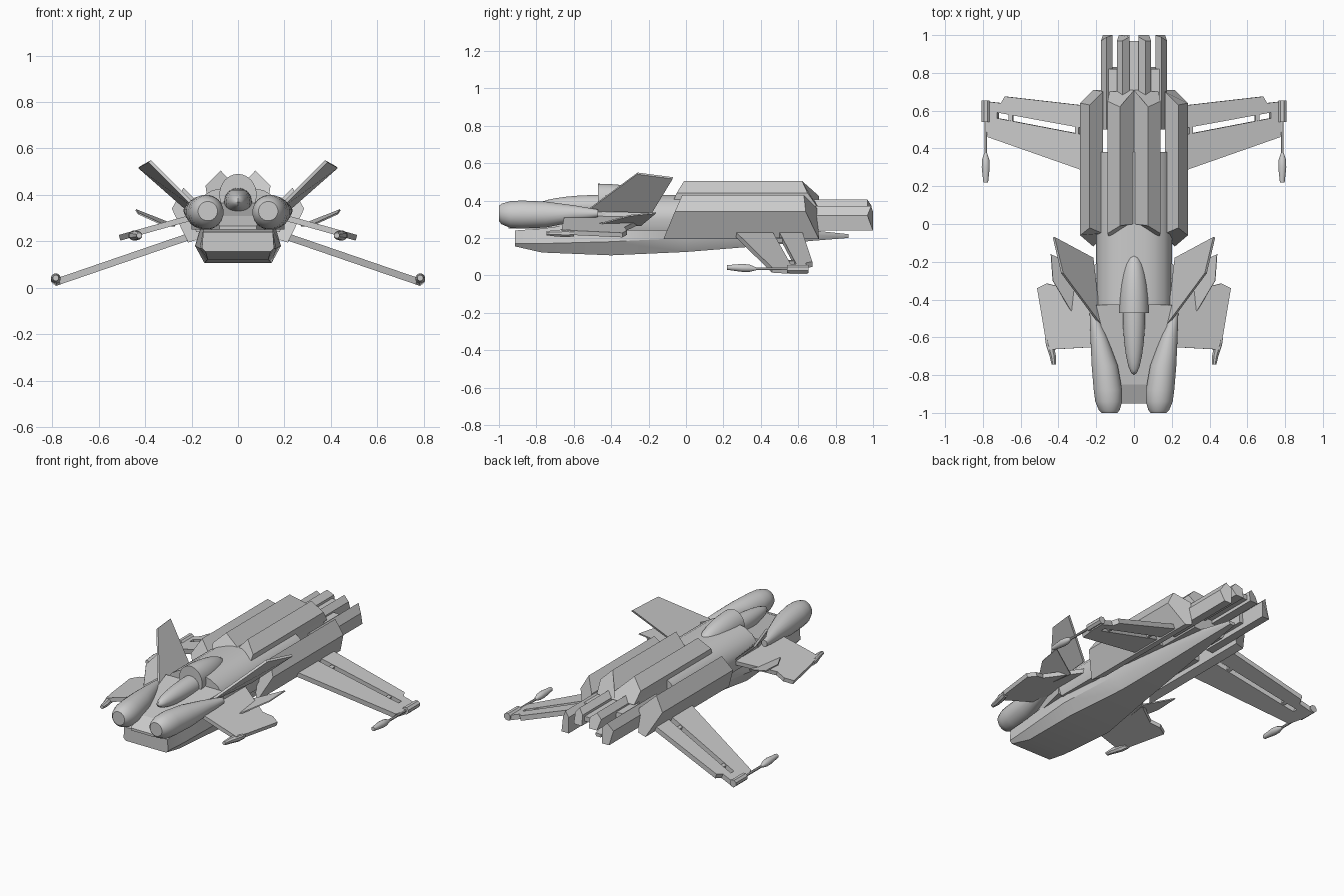
import bpy, bmesh, math

cube = bpy.data.objects.get("Cube")
if cube:
    bpy.data.objects.remove(cube, do_unlink=True)

hull_grey = bpy.data.materials.new("hull_grey")
hull_grey.use_nodes = True
hull_grey.diffuse_color = (0.6, 0.6, 0.6, 1)
hull_grey.node_tree.nodes["Principled BSDF"].inputs["Base Color"].default_value = (0.6, 0.6, 0.6, 1)


def finish(name, bm, mirror=False, smooth=False):
    """Turn a bmesh into a named object, optionally mirrored across x."""
    bmesh.ops.recalc_face_normals(bm, faces=bm.faces)
    mesh = bpy.data.meshes.new(name)
    bm.to_mesh(mesh)
    bm.free()
    mesh.materials.append(hull_grey)
    obj = bpy.data.objects.new(name, mesh)
    bpy.context.collection.objects.link(obj)
    if mirror:
        mod = obj.modifiers.new("mirror", 'MIRROR')
        mod.use_mirror_merge = False
    if smooth:
        bpy.ops.object.select_all(action='DESELECT')
        obj.select_set(True)
        bpy.context.view_layer.objects.active = obj
        bpy.ops.object.shade_smooth_by_angle(angle=math.radians(35))
    return obj


def loft(name, loops, mirror=False, smooth=False):
    """Skin a row of closed loops and cap both ends."""
    bm = bmesh.new()
    rings = [[bm.verts.new(p) for p in loop] for loop in loops]
    count = len(rings[0])
    for a, b in zip(rings, rings[1:]):
        for i in range(count):
            j = (i + 1) % count
            bm.faces.new((a[i], a[j], b[j], b[i]))
    bm.faces.new(rings[0])
    bm.faces.new(rings[-1])
    return finish(name, bm, mirror, smooth)


def tube(name, stations, sides=20):
    """Mirrored round body along y from (y, x, z, radius) stations."""
    loops = []
    for y, x, z, r in stations:
        angles = [math.tau * (i + 0.5) / sides for i in range(sides)]
        loops.append([(x + r * math.cos(a), y, z + r * math.sin(a)) for a in angles])
    return loft(name, loops, mirror=True, smooth=sides > 8)


def beam(name, profile):
    """Long faceted body; each corner is (x, z, front y, rear y)."""
    front = [(x, y0, z) for x, z, y0, y1 in profile]
    rear = [(x, y1, z) for x, z, y0, y1 in profile]
    return loft(name, [front, rear], mirror=True)


def plate(name, points, thickness):
    """Thin slab from a 3D outline."""
    bm = bmesh.new()
    bm.faces.new([bm.verts.new(p) for p in points])
    obj = finish(name, bm, mirror=True)
    mod = obj.modifiers.new("thickness", 'SOLIDIFY')
    mod.thickness = thickness
    mod.offset = 0
    return obj


def symmetric(y, half):
    """Closed loop from the right half of a cross-section."""
    return [(x, y, z) for x, z in half] + [(-x, y, z) for x, z in reversed(half)]


def half_dome(name, centre, radii, side):
    """Half ellipsoid cut flat across y, keeping the given side."""
    bm = bmesh.new()
    bmesh.ops.create_uvsphere(bm, u_segments=24, v_segments=16, radius=1)
    bmesh.ops.bisect_plane(bm, geom=bm.verts[:] + bm.edges[:] + bm.faces[:], dist=0.001,
                           plane_co=(0, 0, 0), plane_no=(0, side, 0), clear_inner=True)
    bmesh.ops.holes_fill(bm, edges=[e for e in bm.edges if e.is_boundary], sides=0)
    for v in bm.verts:
        v.co = [c + r * p for c, r, p in zip(centre, radii, v.co)]
    return finish(name, bm, smooth=True)


# Lower hull: y, top, middle and bottom corners
keel = [
    (-0.915, (0.15, 0.24), (0.155, 0.17), (0.14, 0.155)),
    (-0.77, (0.15, 0.25), (0.165, 0.17), (0.13, 0.122)),
    (-0.4, (0.15, 0.3), (0.185, 0.18), (0.145, 0.107)),
    (0, (0.14, 0.3), (0.14, 0.2), (0.09, 0.125)),
    (0.4, (0.09, 0.3), (0.09, 0.22), (0.055, 0.157)),
    (0.68, (0.05, 0.24), (0.05, 0.22), (0.03, 0.185)),
    (0.87, (0.02, 0.22), (0.02, 0.21), (0.015, 0.2)),
]
loft("lower_hull", [symmetric(y, half) for y, *half in keel], smooth=True)

# Nose deck between the front pods
deck = [(-0.95, 0.08, 0.265), (-0.85, 0.1, 0.31), (-0.43, 0.2, 0.37)]
loft("nose_deck", [symmetric(y, [(w, z), (w, 0.25)]) for y, w, z in deck])

# Rounded middle fuselage
barrel = [(0.06, 0.43), (0.11, 0.42), (0.16, 0.39), (0.19, 0.35), (0.2, 0.3), (0.18, 0.24)]
loft("middle_fuselage", [symmetric(y, barrel) for y in (-0.43, 0.38)], smooth=True)
core = [(0.13, 0.42), (0.14, 0.3), (0.1, 0.24)]
loft("rear_core", [symmetric(y, core) for y in (0.3, 0.66)])

# Canopy and dorsal pod
half_dome("canopy", (0, -0.45, 0.37), (0.06, 0.35, 0.06), -1)
half_dome("dorsal_pod", (0, -0.47, 0.4), (0.08, 0.32, 0.09), 1)

# Front pods
tube("front_pod", [
    (-1, 0.13, 0.33, 0.042), (-0.985, 0.131, 0.328, 0.056), (-0.94, 0.134, 0.325, 0.072),
    (-0.88, 0.138, 0.325, 0.076), (-0.75, 0.155, 0.325, 0.07), (-0.6, 0.186, 0.33, 0.045),
    (-0.47, 0.215, 0.332, 0.02)])

# Side engine housings and twin spine housings
beam("side_engine", [
    (0.235, 0.43, -0.02, 0.63), (0.285, 0.34, -0.06, 0.64), (0.215, 0.195, -0.12, 0.71),
    (0.165, 0.21, -0.06, 0.71), (0.165, 0.36, -0.05, 0.7)])
beam("spine_housing", [
    (0, 0.425, 0, 0.71), (0.075, 0.505, -0.01, 0.62), (0.14, 0.44, -0.05, 0.65),
    (0.13, 0.37, -0.08, 0.7), (0.06, 0.37, -0.1, 0.71), (0, 0.37, 0, 0.71)])

# Exhaust bars
beam("outer_exhaust", [
    (0.145, 0.37, 0.5, 0.99), (0.175, 0.32, 0.5, 0.97), (0.165, 0.24, 0.5, 1),
    (0.115, 0.24, 0.5, 1), (0.115, 0.34, 0.5, 1)])
beam("inner_exhaust", [
    (0.06, 0.405, 0.5, 0.97), (0.09, 0.37, 0.5, 0.97), (0.08, 0.31, 0.5, 1),
    (0.025, 0.31, 0.5, 1), (0.025, 0.375, 0.5, 0.99)])
beam("short_exhaust", [
    (0.135, 0.36, 0.5, 0.82), (0.135, 0.27, 0.5, 0.83),
    (0.09, 0.27, 0.5, 0.83), (0.09, 0.36, 0.5, 0.82)])
loft("exhaust_web", [symmetric(y, [(0.03, 0.36), (0.03, 0.33)]) for y in (0.5, 0.97)])


def rear_plane(outline):
    return [(x, y, 0.224 - (x - 0.2) * 0.343) for x, y in outline]


def front_plane(outline):
    return [(x, y, 0.302 - (x - 0.2) * 0.28) for x, y in outline]


# Rear wings: main panel, flap and the bridges over the slot
plate("rear_wing", rear_plane([(0.2, 0.26), (0.77, 0.46), (0.79, 0.57), (0.72, 0.56), (0.2, 0.46)]), 0.03)
plate("wing_flap", rear_plane([(0.2, 0.495), (0.72, 0.59), (0.72, 0.56), (0.79, 0.57), (0.79, 0.65),
                               (0.7, 0.64), (0.68, 0.675), (0.2, 0.62)]), 0.03)
for label, x in (("inner", 0.3), ("outer", 0.65)):
    y = 0.48 + (x - 0.285) * 0.19
    plate(label + "_slot_bridge", rear_plane([(x - 0.01, y - 0.02), (x + 0.01, y - 0.02),
                                              (x + 0.01, y + 0.05), (x - 0.01, y + 0.05)]), 0.02)

# Wing tip launcher, rod and pointed store
tip_x, tip_z = 0.785, 0.035
tube("tip_launcher", [(y, tip_x, tip_z, 0.023) for y in (0.54, 0.655)], sides=8)
tube("tip_rod", [(y, tip_x, tip_z, 0.008) for y in (0.35, 0.56)], sides=8)
tube("tip_store", [(0.22, tip_x, 0.042, 0.013), (0.3, tip_x, 0.04, 0.022),
                   (0.34, tip_x, 0.038, 0.02), (0.375, tip_x, tip_z, 0.008)], sides=12)

# Front wings with tip rods
plate("front_wing", front_plane([(0.18, -0.65), (0.45, -0.665), (0.47, -0.58), (0.51, -0.34),
                                 (0.46, -0.315), (0.4, -0.33), (0.18, -0.2)]), 0.025)
tube("front_tip_rod", [(-0.745, 0.425, 0.225, 0.012), (-0.7, 0.43, 0.225, 0.018),
                       (-0.64, 0.445, 0.225, 0.023), (-0.6, 0.455, 0.225, 0.018)], sides=8)

# Small blades above the front wings
plate("wing_blade", [(0.31, -0.5, 0.265), (0.43, -0.3, 0.32), (0.44, -0.16, 0.335), (0.27, -0.24, 0.268)], 0.007)

# Canted fins
plate("canted_fin", [(0.18, -0.53, 0.345), (0.38, -0.26, 0.545),
                     (0.425, -0.07, 0.52), (0.22, -0.18, 0.34)], 0.014)
